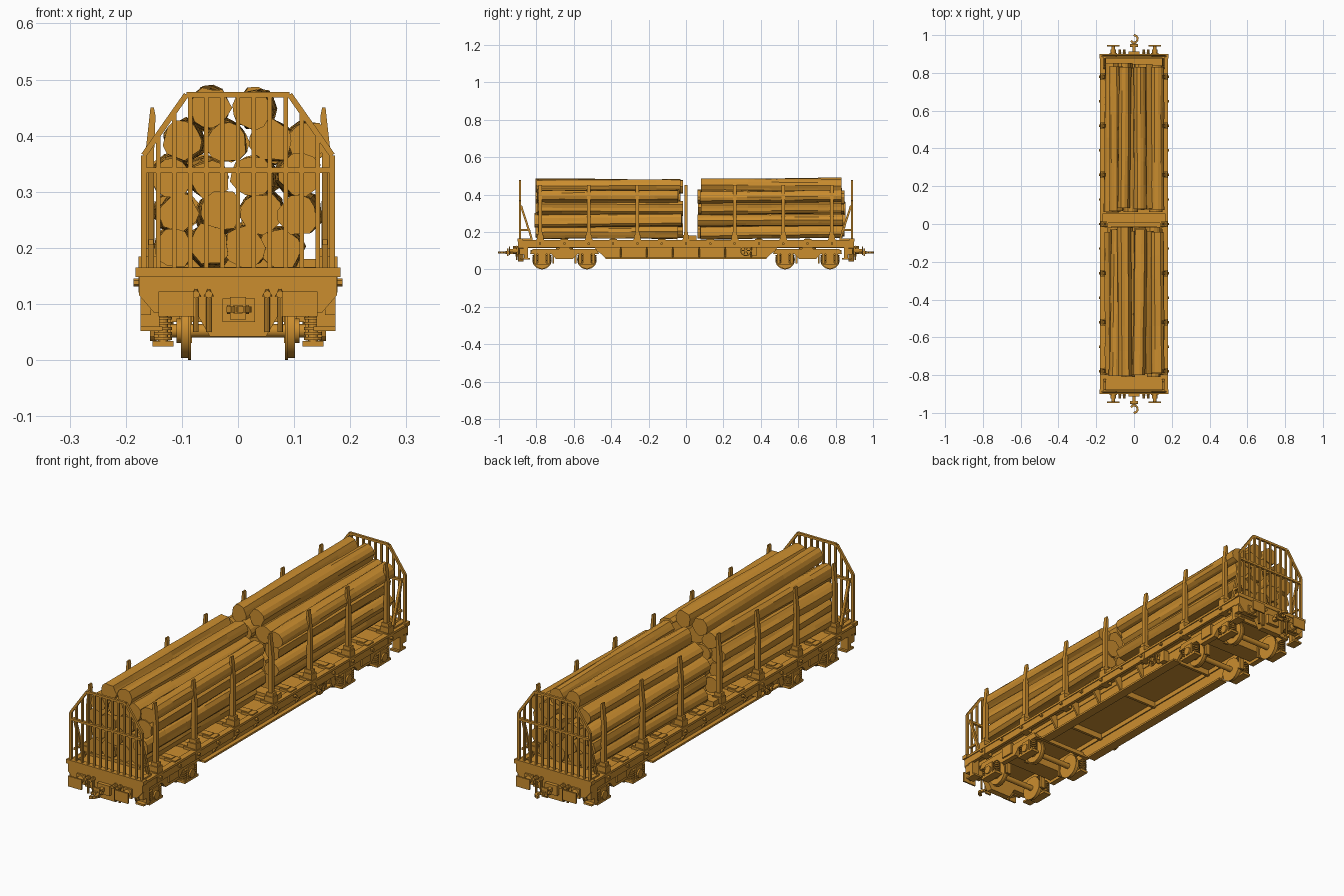
import bpy, bmesh, math, random
from mathutils import Vector, Matrix

random.seed(4)
if "Cube" in bpy.data.objects:
    bpy.data.objects.remove(bpy.data.objects["Cube"])

OCHRE = (0.60, 0.27, 0.028, 1)
mat = bpy.data.materials.new("warm_ochre")
mat.use_nodes = True
mat.diffuse_color = OCHRE
mat.node_tree.nodes["Principled BSDF"].inputs["Base Color"].default_value = OCHRE
S = (-1, 1)


class Part:
    """Collects simple solids into one named object."""
    def __init__(self, name):
        self.name, self.bm = name, bmesh.new()

    def box(self, x0, x1, y0, y1, z0, z1):
        m = Matrix.Translation(((x0 + x1) / 2, (y0 + y1) / 2, (z0 + z1) / 2))
        m = m @ Matrix.Diagonal((abs(x1 - x0), abs(y1 - y0), abs(z1 - z0), 1))
        bmesh.ops.create_cube(self.bm, size=1, matrix=m)

    def rod(self, a, b, r, r2=None, n=12):
        a, b = Vector(a), Vector(b)
        q = (b - a).to_track_quat('Z', 'Y').to_matrix().to_4x4()
        bmesh.ops.create_cone(self.bm, cap_ends=True, segments=n, radius1=r,
                              radius2=r if r2 is None else r2, depth=(b - a).length,
                              matrix=Matrix.Translation((a + b) / 2) @ q)

    def beam(self, a, b, w):
        # square bar between two points
        a, b = Vector(a), Vector(b)
        q = (b - a).to_track_quat('Z', 'Y').to_matrix().to_4x4()
        m = Matrix.Translation((a + b) / 2) @ q @ Matrix.Diagonal((w, w, (b - a).length, 1))
        bmesh.ops.create_cube(self.bm, size=1, matrix=m)

    def prism(self, pts, axis, lo, hi):
        # outline in the two remaining axes, extruded along axis
        def at(p, t):
            return {'x': (t, *p), 'y': (p[0], t, p[1]), 'z': (*p, t)}[axis]
        f = self.bm.faces.new([self.bm.verts.new(at(p, lo)) for p in pts])
        ext = bmesh.ops.extrude_face_region(self.bm, geom=[f])["geom"]
        d = Vector(at((0, 0), hi - lo))
        bmesh.ops.translate(self.bm, vec=d, verts=[v for v in ext if isinstance(v, bmesh.types.BMVert)])

    def done(self, smooth=False):
        bmesh.ops.recalc_face_normals(self.bm, faces=self.bm.faces)
        me = bpy.data.meshes.new(self.name)
        self.bm.to_mesh(me)
        self.bm.free()
        me.materials.append(mat)
        ob = bpy.data.objects.new(self.name, me)
        bpy.context.collection.objects.link(ob)
        if smooth:
            bpy.ops.object.select_all(action='DESELECT')
            ob.select_set(True)
            bpy.context.view_layer.objects.active = ob
            bpy.ops.object.shade_smooth_by_angle(angle=math.radians(35))


# Deck with raised edge rails and cross bearers
p = Part("deck")
p.box(-.17, .17, -.89, .89, .135, .153)
for s in S:
    p.box(s * .163, s * .176, -.89, .89, .118, .157)
    p.box(s * .155, s * .18, -.89, .89, .148, .158)
p.done()
STAKES = [i * .26 for i in range(-3, 4)]
p = Part("cross_bearers")
for i in range(-6, 7):
    y = i * .13
    p.box(-.15, .15, y - .014, y + .014, .153, .166)
    for s in S:
        p.box(s * .12, s * .172, y - .02, y + .02, .153, .163)
        p.rod((s * .172, y, .138), (s * .186, y, .138), .007, n=6)
p.done()

# Deep-bellied longitudinal sills with triangular gussets
p = Part("side_sills")
belly = [(-.49, .136), (-.49, .115), (-.43, .06), (.43, .06), (.49, .115), (.49, .136)]
for s in S:
    p.prism(belly, 'x', s * .115, s * .127)
    p.box(s * .105, s * .145, -.43, .43, .056, .064)
    p.box(s * .11, s * .13, -.88, .88, .115, .136)
    for y in [i * .14 + .07 for i in range(-3, 3)]:
        p.prism([(s * .125, .062), (s * .17, .125), (s * .17, .136), (s * .125, .136)],
                'y', y - .004, y + .004)
for y in (-.35, 0, .35):
    p.box(-.115, .115, y - .006, y + .006, .11, .136)
p.done()

# End beams with dropped centre plate and corner steps
p = Part("end_beams")
for e in S:
    p.box(-.183, .183, e * .875, e * .9, .148, .165)
    p.prism([(-.176, .15), (-.176, .115), (-.15, .085), (-.075, .085), (-.05, .042),
             (.05, .042), (.075, .085), (.15, .085), (.176, .115), (.176, .15)],
            'y', e * .87, e * .897)
    for s in S:
        p.box(s * .14, s * .174, e * .845, e * .865, .055, .14)
        p.box(s * .135, s * .174, e * .835, e * .885, .052, .06)
        p.box(s * .155, s * .174, e * .865, e * .89, .08, .125)
p.done()

# Buffers, draw hooks and brake hoses
p = Part("buffers")
for e in S:
    for s in S:
        x = s * .11
        p.box(x - .02, x + .02, e * .893, e * .905, .08, .12)
        p.rod((x, e * .9, .1), (x, e * .925, .1), .015)
        p.rod((x, e * .92, .1), (x, e * .945, .1), .010)
        p.box(x - .032, x + .032, e * .94, e * .947, .078, .122)
p.done()
p = Part("draw_hooks")
for e in S:
    p.box(-.028, .03, e * .895, e * .912, .068, .11)
    p.box(-.008, .008, e * .9, e * .965, .083, .098)
    ring = [(0.019 * math.cos(a), e * .98 + .02 * math.sin(a) * e) for a in
            [math.radians(-150 + 35 * k) for k in range(8)]]
    for a, b in zip(ring, ring[1:]):
        p.beam((a[0], a[1], .09), (b[0], b[1], .09), .011)
    p.rod((-.02, e * .945, .09), (.02, e * .945, .09), .008)
    p.box(-.014, .014, e * .948, e * .956, .072, .112)
p.done()
p = Part("brake_hoses")
for e in S:
    for x in (-.075, -.052, .052, .075):
        p.rod((x, e * .905, .05), (x, e * .905, .12), .005, n=8)
        p.rod((x, e * .89, .117), (x, e * .925, .117), .007, n=8)
        p.rod((x, e * .905, .113), (x, e * .905, .127), .009, .002, n=8)
p.done()

# Two four-wheel bogies
wheels, frames, springs = Part("wheelsets"), Part("bogie_frames"), Part("axle_springs")
for c in (-.65, .65):
    for dy in (-.12, .12):
        y, z = c + dy, .052
        wheels.rod((-.14, y, z), (.14, y, z), .012)
        for s in S:
            wheels.rod((s * .088, y, z), (s * .102, y, z), .048, n=28)
            wheels.rod((s * .084, y, z), (s * .089, y, z), .052, n=28)
            wheels.rod((s * .1, y, z), (s * .11, y, z), .022)
            # axle box, bottom plate and coil pairs
            frames.box(s * .12, s * .15, y - .022, y + .022, .035, .085)
            frames.box(s * .115, s * .152, y - .045, y + .045, .024, .034)
            frames.rod((s * .145, y, z), (s * .157, y, z), .018)
            for d in (-.035, .035):
                for k in range(5):
                    zz = .036 + k * .009
                    springs.rod((s * .134, y + d, zz), (s * .134, y + d, zz + .005), .016)
                springs.rod((s * .134, y + d, .034), (s * .134, y + d, .085), .009)
    prof = [(-.185, .082), (-.17, .108), (.17, .108), (.185, .082), (.07, .082),
            (.045, .055), (-.045, .055), (-.07, .082)]
    for s in S:
        frames.prism([(c + a, b) for a, b in prof], 'x', s * .122, s * .145)
        frames.box(s * .12, s * .152, c - .03, c + .03, .07, .118)
        for k in S:
            frames.box(s * .082, s * .104, c + k * .055, c + k * .065, .03, .085)
    frames.box(-.125, .125, c - .04, c + .04, .068, .105)
    frames.rod((0, c, .1), (0, c, .136), .045, n=16)
    for k in S:
        frames.box(-.125, .125, c + k * .17, c + k * .182, .085, .103)
wheels.done(True)
frames.done()
springs.done()

# Brake handwheels and control boxes beneath the sides
p = Part("brake_gear")
for s in S:
    y = s * .32
    p.rod((s * .13, y, .1), (s * .168, y, .1), .008)
    for k in range(10):
        a, b = (math.tau * t / 10 for t in (k, k + 1))
        p.beam((s * .166, y + .028 * math.cos(a), .1 + .028 * math.sin(a)),
               (s * .166, y + .028 * math.cos(b), .1 + .028 * math.sin(b)), .006)
    for k in range(3):
        d = Vector((0, math.cos(k * math.pi / 3), math.sin(k * math.pi / 3))) * .027
        p.beam(Vector((s * .166, y, .1)) - d, Vector((s * .166, y, .1)) + d, .005)
    p.box(s * .128, s * .155, y + .03, y + .06, .075, .125)
p.done()

# Tapered side stakes in shoes
p = Part("side_stakes")
for y in STAKES:
    for s in S:
        p.prism([(s * .166, .155), (s * .148, .155), (s * .15, .36), (s * .147, .435),
                 (s * .15, .45), (s * .156, .45), (s * .166, .36)], 'y', y - .009, y + .009)
        p.box(s * .138, s * .177, y - .017, y + .017, .12, .185)
        p.box(s * .142, s * .173, y - .012, y + .012, .18, .2)
p.done()
p = Part("middle_crossbeam")
p.box(-.168, .168, .005, .055, .157, .18)
p.done()

# Barred end walls with inner braces
p = Part("end_grilles")
outline = [(-.168, .16), (-.168, .365), (-.092, .473), (.092, .473), (.168, .365), (.168, .16)]
for e in S:
    y = e * .888
    for a, b in zip(outline, outline[1:]):
        p.beam((a[0], y, a[1]), (b[0], y, b[1]), .01)
    p.box(-.168, .168, y - .006, y + .006, .333, .343)
    for i in range(-5, 6):
        x = i * .0285
        top = .473 if abs(x) < .092 else .473 - (abs(x) - .092) * 1.42
        p.box(x - .004, x + .004, y - .004, y + .004, .16, top)
    for s in S:
        p.beam((s * .155, e * .882, .34), (s * .155, e * .84, .21), .011)
        p.beam((s * .155, e * .84, .215), (s * .155, e * .825, .16), .011)
        p.beam((s * .155, e * .885, .21), (s * .155, e * .84, .21), .009)
        p.box(s * .147, s * .166, e * .82, e * .89, .155, .165)
p.done()


# Rough logs, faceted lengthwise
def log(p, x, z, r, y0, y1):
    n, rings = 13, 7
    bumps = [random.uniform(.88, 1.1) for _ in range(n)]
    lean = [random.uniform(-.006, .006) for _ in range(2)]
    loops = []
    for j in range(rings):
        t = j / (rings - 1)
        cx, cz = x + lean[0] * (2 * t - 1), z + lean[1] * (2 * t - 1)
        loop = []
        for k in range(n):
            a = math.tau * k / n
            rr = r * bumps[k] * random.uniform(.95, 1.05)
            loop.append(p.bm.verts.new((cx + rr * math.cos(a), y0 + (y1 - y0) * t,
                                        cz + rr * math.sin(a))))
        loops.append(loop)
    for a, b in zip(loops, loops[1:]):
        for k in range(n):
            p.bm.faces.new((a[k], a[(k + 1) % n], b[(k + 1) % n], b[k]))
    p.bm.faces.new(loops[0])
    p.bm.faces.new(loops[-1])


ROWS = [(.203, (-.112, -.052, .016, .078)), (.262, (-.11, -.035, .04, .112)),
        (.328, (-.118, -.055, .03, .105)), (.39, (-.095, -.02, .062, .122)),
        (.449, (-.052, .03))]
for name, y0, y1 in (("front_logs", -.81, -.015), ("rear_logs", .06, .855)):
    p = Part(name)
    for z, xs in ROWS:
        for x in xs:
            log(p, x, z + random.uniform(-.003, .003), random.uniform(.034, .038),
                y0 + random.uniform(0, .025), y1 - random.uniform(0, .03))
    p.done()
